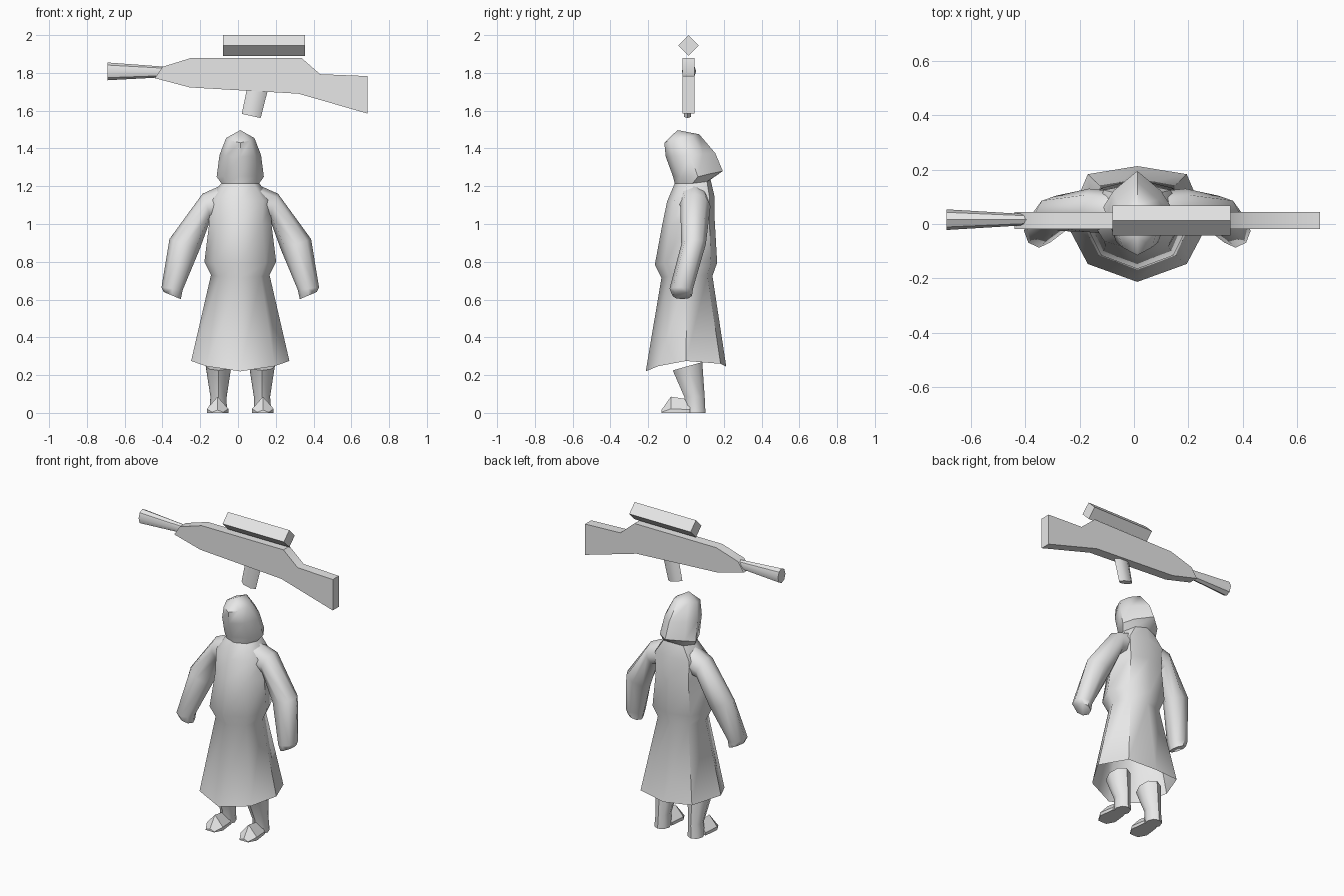
import bpy, bmesh, math
from mathutils import Vector

cube = bpy.data.objects.get("Cube")
if cube:
    bpy.data.objects.remove(cube, do_unlink=True)

GREY = (0.8, 0.8, 0.8, 1)
mat = bpy.data.materials.new("plain_grey")
mat.use_nodes = True
mat.diffuse_color = GREY
mat.node_tree.nodes["Principled BSDF"].inputs["Base Color"].default_value = GREY

CX = 0.012   # middle of the figure in x
GY = 0.013   # middle of the rifle in y


def ring(c, a, b, n=8, turn=0.0):
    """Ellipse of n points around c, spanned by half-axes a and b."""
    c, a, b = Vector(c), Vector(a), Vector(b)
    angles = [turn + 2 * math.pi * i / n for i in range(n)]
    return [c + a * math.cos(t) + b * math.sin(t) for t in angles]


def loft(name, rings, start_cap=True, end_cap=True, x=0.0, apex=None, angle=40):
    """Skin a list of equal-sized rings into one object."""
    bm = bmesh.new()
    rows = [[bm.verts.new(p) for p in r] for r in rings]
    n = len(rows[0])
    for lo, hi in zip(rows, rows[1:]):
        for i in range(n):
            j = (i + 1) % n
            bm.faces.new((lo[i], lo[j], hi[j], hi[i]))
    if start_cap:
        bm.faces.new(rows[0][::-1])
    if apex:
        tip = bm.verts.new(apex)
        for i in range(n):
            bm.faces.new((rows[-1][i], rows[-1][(i + 1) % n], tip))
    elif end_cap:
        bm.faces.new(rows[-1])
    bmesh.ops.recalc_face_normals(bm, faces=bm.faces)
    mesh = bpy.data.meshes.new(name)
    bm.to_mesh(mesh)
    bm.free()
    mesh.materials.append(mat)
    obj = bpy.data.objects.new(name, mesh)
    obj.location.x = x
    bpy.context.collection.objects.link(obj)
    bpy.ops.object.select_all(action="DESELECT")
    obj.select_set(True)
    bpy.context.view_layer.objects.active = obj
    bpy.ops.object.shade_smooth_by_angle(angle=math.radians(angle))
    return obj


def cloth_ring(zf, zs, zb, yf, yb, w, qf=0.7, qb=0.8):
    """Eight-point symmetric ring: front, side and back heights, depths, half width."""
    ym = (yf + yb) / 2
    dx = 0.7 * w
    right = [(dx, ym + qf * (yf - ym), (zf + zs) / 2), (w, ym, zs),
             (dx, ym + qb * (yb - ym), (zb + zs) / 2)]
    left = [(-p[0], p[1], p[2]) for p in reversed(right)]
    return [(0, yf, zf)] + right + [(0, yb, zb)] + left


# Robe: open hem, narrow waist, loose chest, sloping shoulders
neck = cloth_ring(1.215, 1.215, 1.235, -0.06, 0.13, 0.10)
loft("robe", [
    cloth_ring(0.22, 0.275, 0.245, -0.213, 0.213, 0.26, 0.69, 0.86),
    cloth_ring(0.715, 0.73, 0.725, -0.13, 0.14, 0.155),
    cloth_ring(0.785, 0.80, 0.795, -0.165, 0.165, 0.19),
    cloth_ring(1.00, 1.00, 1.02, -0.125, 0.152, 0.165),
    cloth_ring(1.12, 1.13, 1.15, -0.10, 0.15, 0.175),
    neck,
], start_cap=False, end_cap=False, x=CX, angle=50)

# Hood: drawn to a point at the back
loft("hood", [
    neck,
    cloth_ring(1.255, 1.25, 1.28, -0.07, 0.195, 0.125, 0.7, 0.45),
    cloth_ring(1.355, 1.365, 1.375, -0.107, 0.155, 0.11, 0.7, 0.5),
    cloth_ring(1.43, 1.455, 1.475, -0.115, 0.07, 0.075, 0.7, 0.6),
], start_cap=False, apex=(0, -0.045, 1.497), x=CX, angle=50)


# Sleeves, legs and feet, one set for each side
def sleeve_ring(s, inner, outer, y, ry):
    (xi, zi), (xo, zo) = inner, outer
    return ring((s * (xi + xo) / 2, y, (zi + zo) / 2),
                (s * (xo - xi) / 2, 0, (zo - zi) / 2), (0, ry, 0))


def foot_ring(s, y, w, h):
    c = s * 0.12
    return [(c - w, y, 0), (c - w, y, 0.25 * h), (c, y, h),
            (c + w, y, 0.25 * h), (c + w, y, 0)]


for side, s in (("left", 1), ("right", -1)):
    loft(side + "_arm", [
        sleeve_ring(s, (0.06, 1.03), (0.10, 1.205), 0.04, 0.08),
        sleeve_ring(s, (0.155, 1.03), (0.20, 1.16), 0.05, 0.08),
        sleeve_ring(s, (0.215, 0.865), (0.375, 0.92), 0.04, 0.065),
        sleeve_ring(s, (0.305, 0.65), (0.417, 0.665), -0.025, 0.062),
        sleeve_ring(s, (0.315, 0.602), (0.405, 0.64), -0.02, 0.052),
    ], x=CX, angle=50)
    loft(side + "_leg", [
        ring((s * 0.115, 0.008, 0.247), (0.068, 0, 0), (0, 0.078, 0.022)),
        ring((s * 0.115, 0.045, 0.085), (0.043, 0, 0), (0, 0.054, 0)),
        ring((s * 0.118, 0.05, 0), (0.047, 0, 0), (0, 0.053, 0)),
    ], x=CX, angle=50)
    loft(side + "_foot", [
        foot_ring(s, -0.13, 0.03, 0.015),
        foot_ring(s, -0.08, 0.057, 0.086),
        foot_ring(s, 0.02, 0.045, 0.07),
    ], x=CX)

# Rifle body and stock: side profile given a thickness
profile = [(-0.44, 1.772), (-0.40, 1.832), (-0.245, 1.88), (0.335, 1.88),
           (0.435, 1.793), (0.685, 1.783), (0.685, 1.585), (0.32, 1.69),
           (-0.255, 1.723)]
loft("rifle_body", [[(x, GY + d, z) for x, z in profile] for d in (-0.031, 0.031)])

# Flared barrel
loft("rifle_barrel", [
    ring((-0.69, GY + 0.003, 1.808), (0, 0.038, 0), (0, 0, 0.047), 8),
    ring((-0.39, GY + 0.003, 1.805), (0, 0.02, 0), (0, 0, 0.028), 8),
])

# Diamond-section sight above the body
loft("rifle_sight", [
    ring((x, GY, 1.945), (0, 0.055, 0), (0, 0, 0.055), 4) for x in (-0.08, 0.355)
])

# Slanted magazine
loft("rifle_magazine", [
    ring((0.103, GY - 0.005, 1.715), (0.054, 0, -0.01), (0, 0.022, 0), 6),
    ring((0.07, GY - 0.005, 1.572), (0.05, 0, -0.011), (0, 0.022, 0), 6),
])
